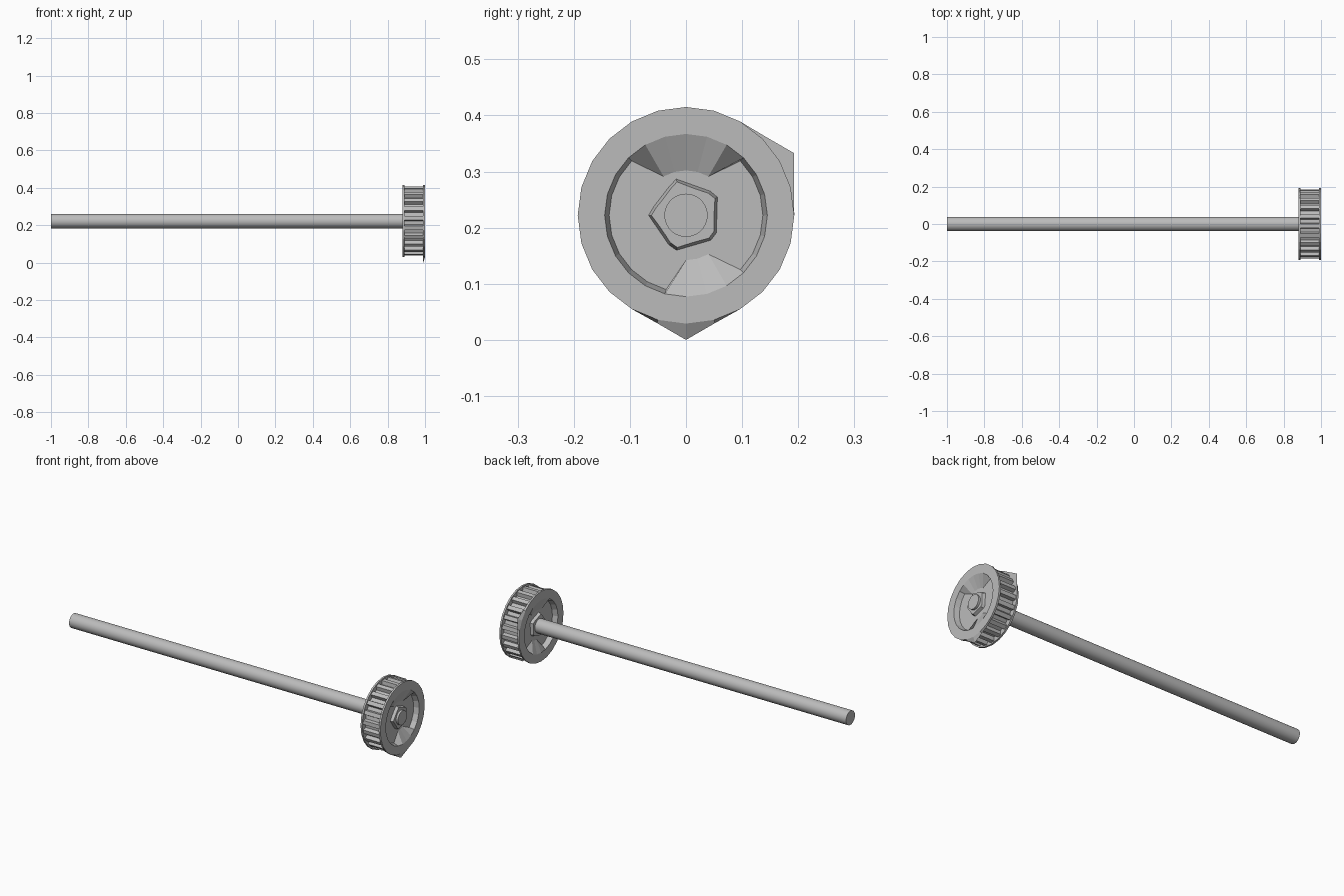
import bpy, bmesh
from math import sin, cos, pi, radians, degrees

cube = bpy.data.objects.get("Cube")
if cube:
    bpy.data.objects.remove(cube)

CZ = 0.222          # axle height
SEG = 24
STEP = 2 * pi / SEG

metal = bpy.data.materials.new("grey metal")
metal.use_nodes = True
GREY = (0.5, 0.5, 0.5, 1)
metal.diffuse_color = GREY
metal.node_tree.nodes["Principled BSDF"].inputs["Base Color"].default_value = GREY


def finish(bm, name):
    bmesh.ops.recalc_face_normals(bm, faces=bm.faces)
    mesh = bpy.data.meshes.new(name)
    bm.to_mesh(mesh)
    bm.free()
    mesh.materials.append(metal)
    obj = bpy.data.objects.new(name, mesh)
    bpy.context.collection.objects.link(obj)
    return obj


def loft(name, rings):
    """Skin closed rings of points."""
    bm = bmesh.new()
    loops = [[bm.verts.new(p) for p in ring] for ring in rings]
    for a, b in zip(loops, loops[1:]):
        n = len(a)
        for i in range(n):
            j = (i + 1) % n
            bm.faces.new((a[i], a[j], b[j], b[i]))
    return finish(bm, name)


def ring(x, radius, n=SEG):
    """Circle round the axle; radius is a number or a function of the angle."""
    pts = []
    for i in range(n):
        a = 2 * pi * i / n
        r = radius(a) if callable(radius) else radius
        pts.append((x, r * cos(a), CZ + r * sin(a)))
    return pts


def apart(a, b):
    return abs((a - b + pi) % (2 * pi) - pi)


def rim(spike):
    """Round rim drawn out to a point at one angle."""
    def radius(a):
        d = apart(a, radians(spike))
        return 0.222 if d < STEP / 2 else 0.199 if d < STEP * 1.5 else 0.193
    return radius


def floor_edge(a):
    """Steep pocket wall on the two sides, long ramp above and below."""
    steep = apart(a, 0) < radians(58) or apart(a, radians(190)) < radians(68)
    return 0.137 if steep else 0.08


def hub(a):
    """Five-sided hub."""
    k = 2 * pi / 5
    return 0.055 / cos((a - 0.6) % k - k / 2)


def flange(name, face, inward, spike, depth):
    """Thin rim plate with a pocketed web; inward is the direction to the teeth."""
    back, floor = face + inward * 0.01, face + inward * depth
    loft(name, [
        ring(back, 0.16), ring(back, rim(spike)), ring(face, 0.193),
        ring(face, 0.145), ring(floor, floor_edge), ring(floor, hub),
        ring(face + inward * 0.012, lambda a: hub(a) - 0.005),
        ring(face + inward * 0.012, 0.036)])


flange("outer_flange", 1.0, -1, 270, 0.028)
flange("inner_flange", 0.88, 1, 30, 0.028)

# Toothed belt ring between the flanges
TEETH = 22
outline = []
for t in range(TEETH):
    for part, r in ((0.0, 0.165), (0.4, 0.165), (0.5, 0.185), (0.9, 0.185)):
        a = 2 * pi * (t + part) / TEETH
        outline.append((r * cos(a), CZ + r * sin(a)))
loft("tooth_ring", [[(x, y, z) for y, z in outline] for x in (0.889, 0.991)])

# Shaft
bpy.ops.mesh.primitive_cylinder_add(vertices=40, radius=0.0385, depth=2,
                                    location=(0, 0, CZ), rotation=(0, pi / 2, 0))
shaft = bpy.context.object
shaft.name = "shaft"
shaft.data.materials.append(metal)
bpy.ops.object.shade_smooth_by_angle(angle=radians(30))
